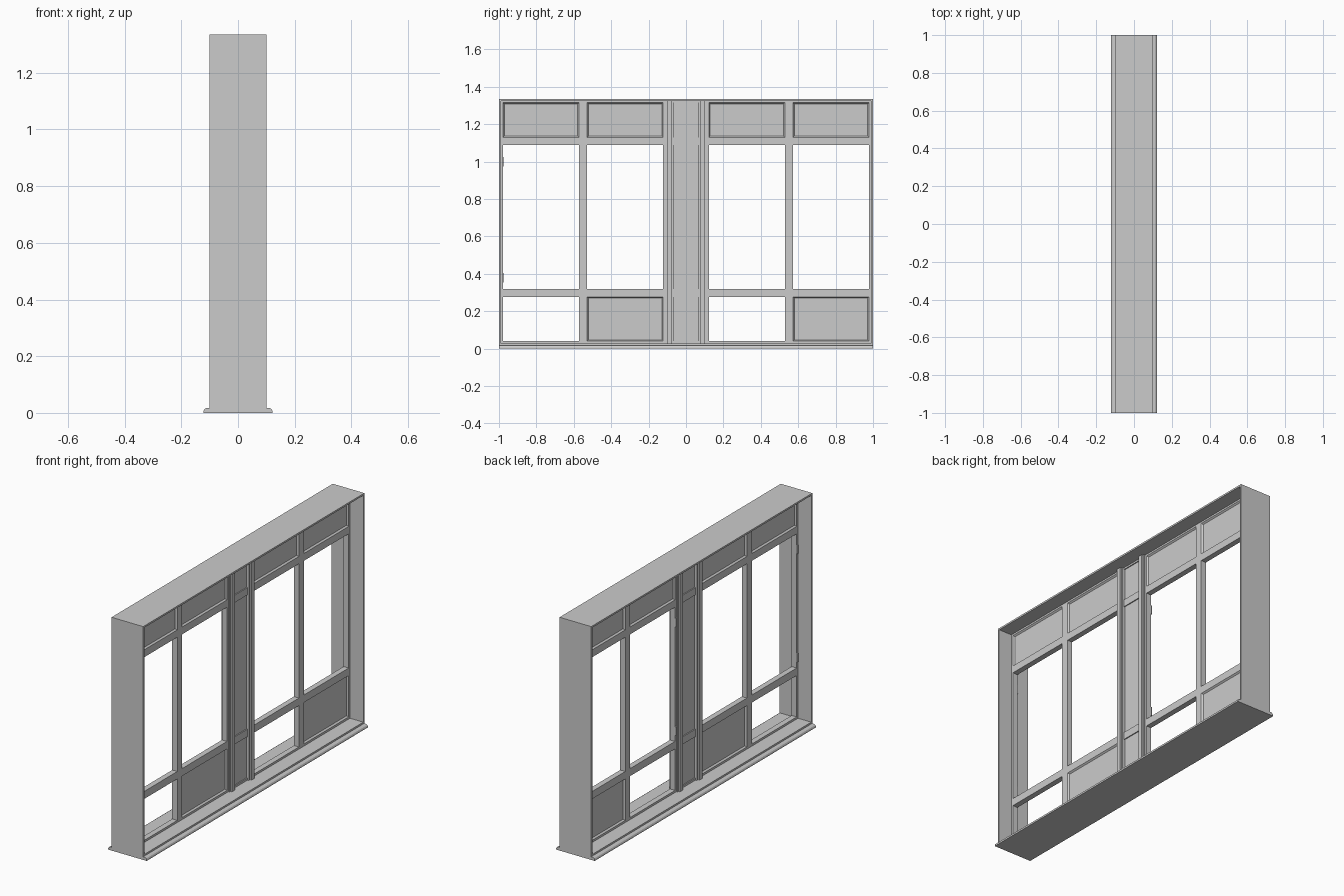
import bpy, bmesh

if "Cube" in bpy.data.objects:
    bpy.data.objects.remove(bpy.data.objects["Cube"])

H = 1.335          # overall height
D = 0.016          # half depth of the window frames


def finish(name, bm):
    bmesh.ops.recalc_face_normals(bm, faces=bm.faces)
    me = bpy.data.meshes.new(name)
    bm.to_mesh(me)
    bm.free()
    ob = bpy.data.objects.new(name, me)
    bpy.context.collection.objects.link(ob)
    return ob


def add_box(bm, hx, y0, y1, z0, z1):
    """Box symmetric in x, spanning the given y and z ranges."""
    vs = bmesh.ops.create_cube(bm, size=1)["verts"]
    for v in vs:
        v.co = (v.co.x * 2 * hx,
                (y0 + y1) / 2 + v.co.y * (y1 - y0),
                (z0 + z1) / 2 + v.co.z * (z1 - z0))
    return vs


def boxes(name, items):
    bm = bmesh.new()
    for it in items:
        add_box(bm, *it)
    return finish(name, bm)


def panel(name, y0, y1, z0, z1, rim=0.01, hx=D, depth=-0.009):
    """Solid infill panel with a sloped bead on both faces."""
    bm = bmesh.new()
    add_box(bm, hx, y0, y1, z0, z1)
    bm.normal_update()
    sides = [f for f in bm.faces if abs(f.normal.x) > 0.9]
    bmesh.ops.inset_individual(bm, faces=sides, thickness=rim, depth=depth)
    return finish(name, bm)


# Outer casing: jambs, head and base board
boxes("casing", [
    (0.1, -1, -0.99, 0.0, H),
    (0.1, 0.99, 1, 0.0, H),
    (0.1, -0.99, 0.99, H - 0.01, H),
    (0.1, -0.99, 0.99, 0.0, 0.028),
])

# Sill with rounded nosing, profile extruded along y
half = [(0.122, 0), (0.122, 0.007), (0.119, 0.013), (0.112, 0.017), (0.1, 0.018)]
profile = half + [(-x, z) for x, z in reversed(half)]
bm = bmesh.new()
face = bm.faces.new([bm.verts.new((x, -1, z)) for x, z in profile])
ext = bmesh.ops.extrude_face_region(bm, geom=[face])["geom"]
bmesh.ops.translate(bm, vec=(0, 2, 0),
                    verts=[g for g in ext if isinstance(g, bmesh.types.BMVert)])
finish("sill", bm)

# Two window units, each with stiles, a mullion, rails and panels
top, base = H - 0.01, 0.028
for side, y0 in (("left", -0.99), ("right", 0.11)):
    y1 = y0 + 0.88
    a, b = y0 + 0.012, y1 - 0.012            # clear opening
    m0, m1 = (a + b) / 2 - 0.022, (a + b) / 2 + 0.022
    boxes(side + "_window_frame", [
        (D, y0, a, base, top),
        (D, b, y1, base, top),
        (D, m0, m1, base, top),
    ] + [(D, p, q, z0, z1)
         for p, q in ((a, m0), (m1, b))
         for z0, z1 in ((base, 0.04), (0.277, 0.32), (1.088, 1.13), (1.315, top))])
    panel(side + "_upper_panel_a", a, m0, 1.13, 1.315)
    panel(side + "_upper_panel_b", m1, b, 1.13, 1.315)
    panel(side + "_lower_panel", m1, b, 0.04, 0.277)

    # Hinges on the back face
    hy = y0 + 0.008
    bm = bmesh.new()
    for z in (0.38, 1.0):
        vs = bmesh.ops.create_cone(bm, cap_ends=True, segments=10, radius1=0.005,
                                   radius2=0.005, depth=0.05)["verts"]
        bmesh.ops.translate(bm, verts=vs, vec=(-D - 0.002, hy, z))
    finish(side + "_hinges", bm)

# Centre pier: stepped posts either side of infill boards
for side, s in (("left", -1), ("right", 1)):
    steps = []
    for hx, p, q in ((0.024, 0.064, 0.11), (0.033, 0.075, 0.102)):
        lo, hi = sorted((s * p, s * q))
        steps.append((hx, lo, hi, base, top))
    boxes(side + "_centre_post", steps)

boxes("centre_rails", [(D, -0.064, 0.064, z0, z1)
                       for z0, z1 in ((base, 0.04), (0.277, 0.32),
                                      (1.088, 1.13), (1.315, top))])
boxes("centre_panels", [(D - 0.006, -0.064, 0.064, z0, z1)
                        for z0, z1 in ((0.04, 0.277), (0.32, 1.088), (1.13, 1.315))])
